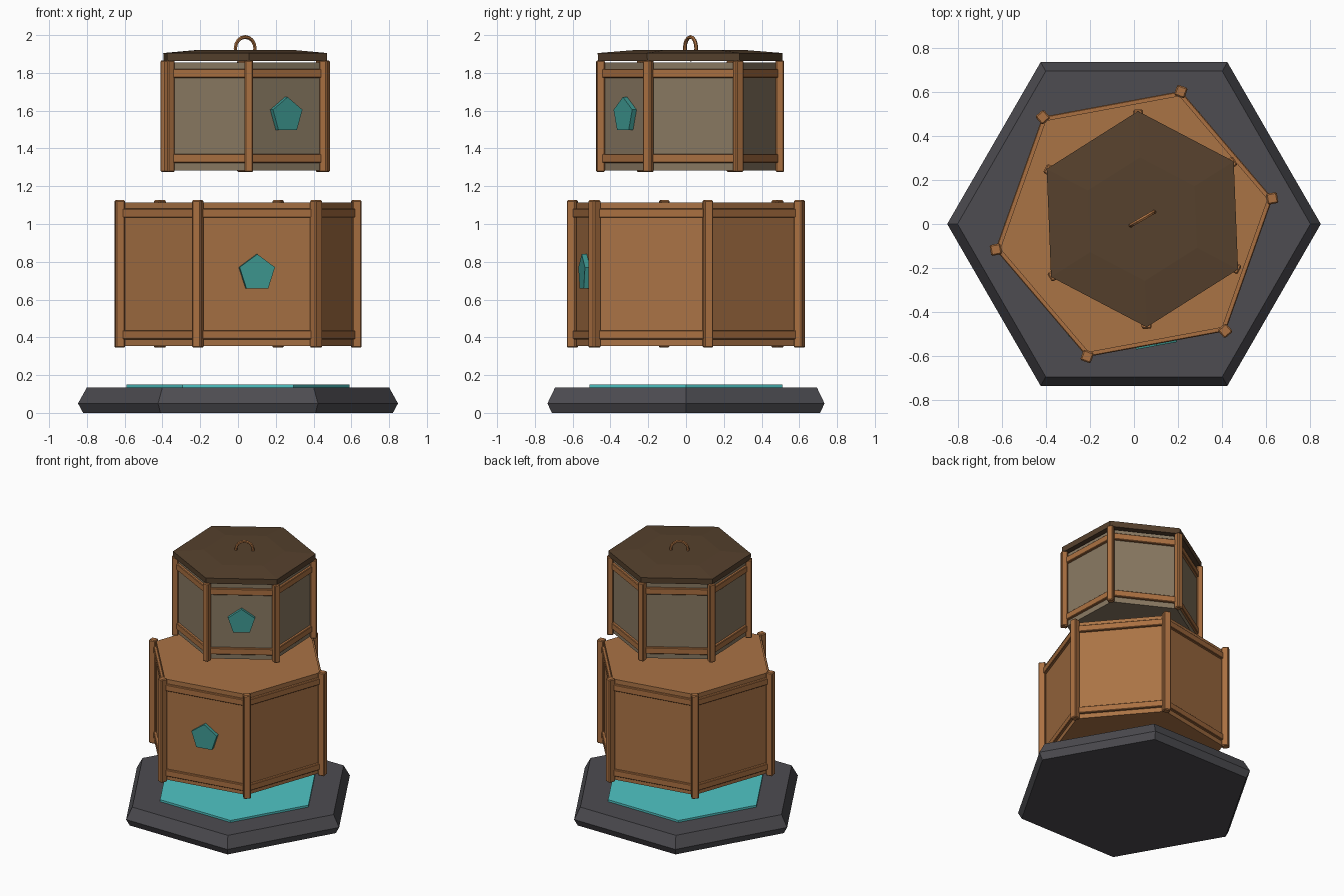
import bpy, bmesh, math
from mathutils import Matrix, Vector

if "Cube" in bpy.data.objects:
    bpy.data.objects.remove(bpy.data.objects["Cube"], do_unlink=True)


def material(name, r, g, b):
    # sRGB bytes to linear
    lin = [((c / 255 + 0.055) / 1.055) ** 2.4 for c in (r, g, b)] + [1]
    m = bpy.data.materials.new(name)
    m.use_nodes = True
    m.diffuse_color = lin
    m.node_tree.nodes["Principled BSDF"].inputs["Base Color"].default_value = lin
    return m


stone = material("dark stone", 77, 76, 81)
wood = material("panel wood", 170, 115, 69)
trim = material("trim wood", 170, 112, 65)
screen = material("smoky screen", 137, 121, 98)
lid_wood = material("dark lid wood", 86, 65, 45)
glow = material("cyan glow", 80, 197, 197)
teal = material("teal emblem", 63, 154, 147)


def finish(name, bm, mat, matrix=Matrix()):
    bmesh.ops.recalc_face_normals(bm, faces=bm.faces)
    me = bpy.data.meshes.new(name)
    bm.to_mesh(me)
    bm.free()
    me.materials.append(mat)
    ob = bpy.data.objects.new(name, me)
    ob.matrix_world = matrix
    bpy.context.collection.objects.link(ob)
    return ob


def lathe(name, rings, mat, sides=6, matrix=Matrix()):
    """Stack of polygons given as (radius, height)."""
    bm = bmesh.new()
    loops = []
    for r, z in rings:
        loops.append([bm.verts.new((r * math.cos(a), r * math.sin(a), z))
                      for a in (math.tau * i / sides for i in range(sides))])
    for lo, hi in zip(loops, loops[1:]):
        for i in range(sides):
            j = (i + 1) % sides
            bm.faces.new((lo[i], lo[j], hi[j], hi[i]))
    bm.faces.new(loops[0][::-1])
    bm.faces.new(loops[-1])
    return finish(name, bm, mat, matrix)


def box(name, size, mat, matrix, bevel):
    bm = bmesh.new()
    bmesh.ops.create_cube(bm, size=1)
    bmesh.ops.scale(bm, vec=size, verts=bm.verts)
    bmesh.ops.bevel(bm, geom=bm.edges[:], offset=bevel, segments=1, affect='EDGES')
    return finish(name, bm, mat, matrix)


def at(x, y, z):
    return Matrix.Translation(Vector((x, y, z)))


def turn(degrees, axis='Z'):
    return Matrix.Rotation(math.radians(degrees), 4, axis)


def tier(name, place, radius, inset, body_z, post_z, rails, post, mat, emblem_z, emblem_r):
    """Hexagonal box with corner posts, rails and one emblem on its front side."""
    apothem = radius * math.cos(math.pi / 6)
    lathe(name + "_body", [(radius - inset, z) for z in body_z], mat, matrix=place)
    middle, height = sum(post_z) / 2, post_z[1] - post_z[0]
    for i in range(6):
        corner = place @ turn(60 * i)
        side = place @ turn(60 * i + 30)
        box(f"{name}_post_{i + 1}", (post, post, height), trim,
            corner @ at(radius, 0, middle), 0.006)
        for label, z in zip(("lower", "upper"), rails):
            box(f"{name}_{label}_rail_{i + 1}", (0.03, radius * 0.97, 0.048), trim,
                side @ at(apothem - 0.013, 0, z), 0.004)
    # Pentagon plaque, point upwards, facing outwards
    lathe(name + "_emblem", [(emblem_r, -0.02), (emblem_r, 0.01)], teal, 5,
          place @ turn(-90) @ at(apothem, 0, emblem_z) @ turn(90, 'Y') @ turn(180))


# Stone plinth and glowing inlay
lathe("base", [(0.82, 0), (0.847, 0.05), (0.80, 0.135)], stone)
lathe("glow_inlay", [(0.59, 0.12), (0.59, 0.15)], glow)

# Floating lower chest
tier("chest", turn(10.5), 0.637, 0.02, (0.355, 1.115), (0.345, 1.126),
     (0.413, 1.058), 0.05, wood, 0.74, 0.1)

# Floating upper lantern
lantern = at(0.038, 0.022, 0) @ turn(32.3)
tier("lantern", lantern, 0.475, 0.02, (1.283, 1.855), (1.275, 1.866),
     (1.347, 1.797), 0.045, screen, 1.575, 0.097)

# Lid with a shallow taper
lathe("lid", [(0.488, 1.863), (0.49, 1.905), (0.28, 1.922)], lid_wood, matrix=lantern)

# Ring handle sunk into the lid
bpy.ops.mesh.primitive_torus_add(major_radius=0.06, minor_radius=0.01,
                                 major_segments=16, minor_segments=6)
handle = bpy.context.object
handle.name = "handle"
handle.matrix_world = at(0.038, 0.024, 1.93) @ turn(30) @ turn(90, 'X')
handle.data.materials.append(trim)
